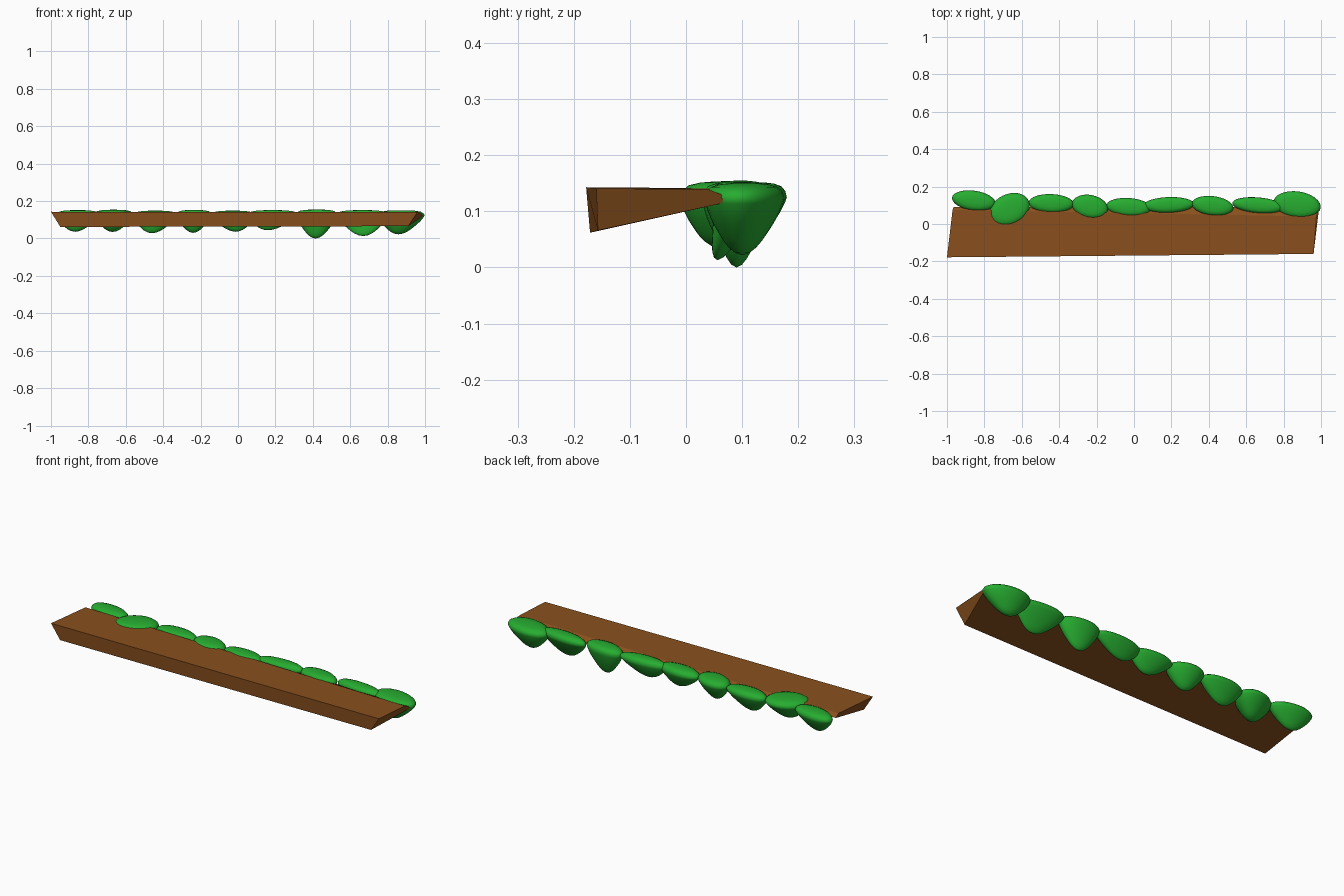
import bpy, bmesh, math

if "Cube" in bpy.data.objects:
    bpy.data.objects.remove(bpy.data.objects["Cube"])


def material(name, rgb):
    m = bpy.data.materials.new(name)
    m.diffuse_color = (*rgb, 1)
    m.use_nodes = True
    m.node_tree.nodes["Principled BSDF"].inputs["Base Color"].default_value = m.diffuse_color
    return m


def make_object(name, bm, mat):
    bmesh.ops.recalc_face_normals(bm, faces=bm.faces[:])
    me = bpy.data.meshes.new(name)
    bm.to_mesh(me)
    bm.free()
    me.materials.append(mat)
    ob = bpy.data.objects.new(name, me)
    bpy.context.collection.objects.link(ob)
    return ob


brown = material("soil", (0.25, 0.08, 0.012))
green = material("grass", (0.02, 0.42, 0.03))

# Wedge-shaped ledge: triangular-ish section at each end, thin at the back
left = [(-1.0, -0.178, 0.143), (-0.95, -0.171, 0.062),
        (-0.965, 0.09, 0.12), (-0.97, 0.075, 0.141)]
right = [(0.96, -0.16, 0.141), (0.91, -0.157, 0.066),
         (0.99, 0.09, 0.12), (0.975, 0.04, 0.139)]
bm = bmesh.new()
a = [bm.verts.new(p) for p in left]
b = [bm.verts.new(p) for p in right]
bm.faces.new(a)
bm.faces.new(b)
for i in range(4):
    j = (i + 1) % 4
    bm.faces.new((a[i], a[j], b[j], b[i]))
make_object("ledge", bm, brown)

# Teardrop profile: (radius factor, drop); drop < 0 is the shallow dome
PROFILE = [(0.3, -0.98), (0.6, -0.9), (0.83, -0.72), (0.95, -0.4), (1, 0),
           (0.97, 0.1), (0.86, 0.3), (0.75, 0.45), (0.62, 0.6), (0.48, 0.75),
           (0.34, 0.87), (0.18, 0.96)]
SEG = 32


def tuft(name, x, y, rx, ry, rot, top, tip):
    """Hanging grass clump with an oval outline and an offset rounded tip."""
    zmid = top - 0.027
    ca, sa = math.cos(math.radians(rot)), math.sin(math.radians(rot))

    def point(r, d, t):
        u, v = rx * r * math.cos(t), ry * r * math.sin(t)
        k = max(d, 0)
        z = zmid - d * (zmid - tip[2]) if d > 0 else zmid - d * (top - zmid)
        return (x + u * ca - v * sa + k * (tip[0] - x),
                y + u * sa + v * ca + k * (tip[1] - y), z)

    bm = bmesh.new()
    rings = [[bm.verts.new(point(r, d, 2 * math.pi * i / SEG)) for i in range(SEG)]
             for r, d in PROFILE]
    crown, end = bm.verts.new(point(0, -1, 0)), bm.verts.new(point(0, 1, 0))
    for i in range(SEG):
        j = (i + 1) % SEG
        for lo, hi in zip(rings, rings[1:]):
            bm.faces.new((lo[i], lo[j], hi[j], hi[i]))
        bm.faces.new((crown, rings[0][j], rings[0][i]))
        bm.faces.new((end, rings[-1][i], rings[-1][j]))
    for f in bm.faces:
        f.smooth = True
    return make_object(name, bm, green)


# Row of clumps along the back edge: x, y, rx, ry, turn, top z, tip
TUFTS = [
    (-0.857, 0.125, 0.117, 0.053, -8, 0.152, (-0.87, 0.11, 0.036)),
    (-0.665, 0.078, 0.112, 0.082, 25, 0.154, (-0.67, 0.06, 0.035)),
    (-0.443, 0.110, 0.121, 0.050, -2, 0.149, (-0.46, 0.09, 0.028)),
    (-0.235, 0.093, 0.098, 0.062, -12, 0.153, (-0.24, 0.08, 0.030)),
    (-0.028, 0.090, 0.121, 0.049, -4, 0.149, (-0.012, 0.075, 0.036)),
    (0.185, 0.102, 0.137, 0.042, 2, 0.152, (0.16, 0.09, 0.044)),
    (0.42, 0.097, 0.112, 0.052, -7, 0.155, (0.415, 0.09, 0.0)),
    (0.665, 0.100, 0.140, 0.042, -5, 0.152, (0.67, 0.056, 0.013)),
    (0.872, 0.104, 0.127, 0.070, -8, 0.151, (0.858, 0.10, 0.022)),
]
for n, t in enumerate(TUFTS, 1):
    tuft(f"grass_clump_{n}", *t)
